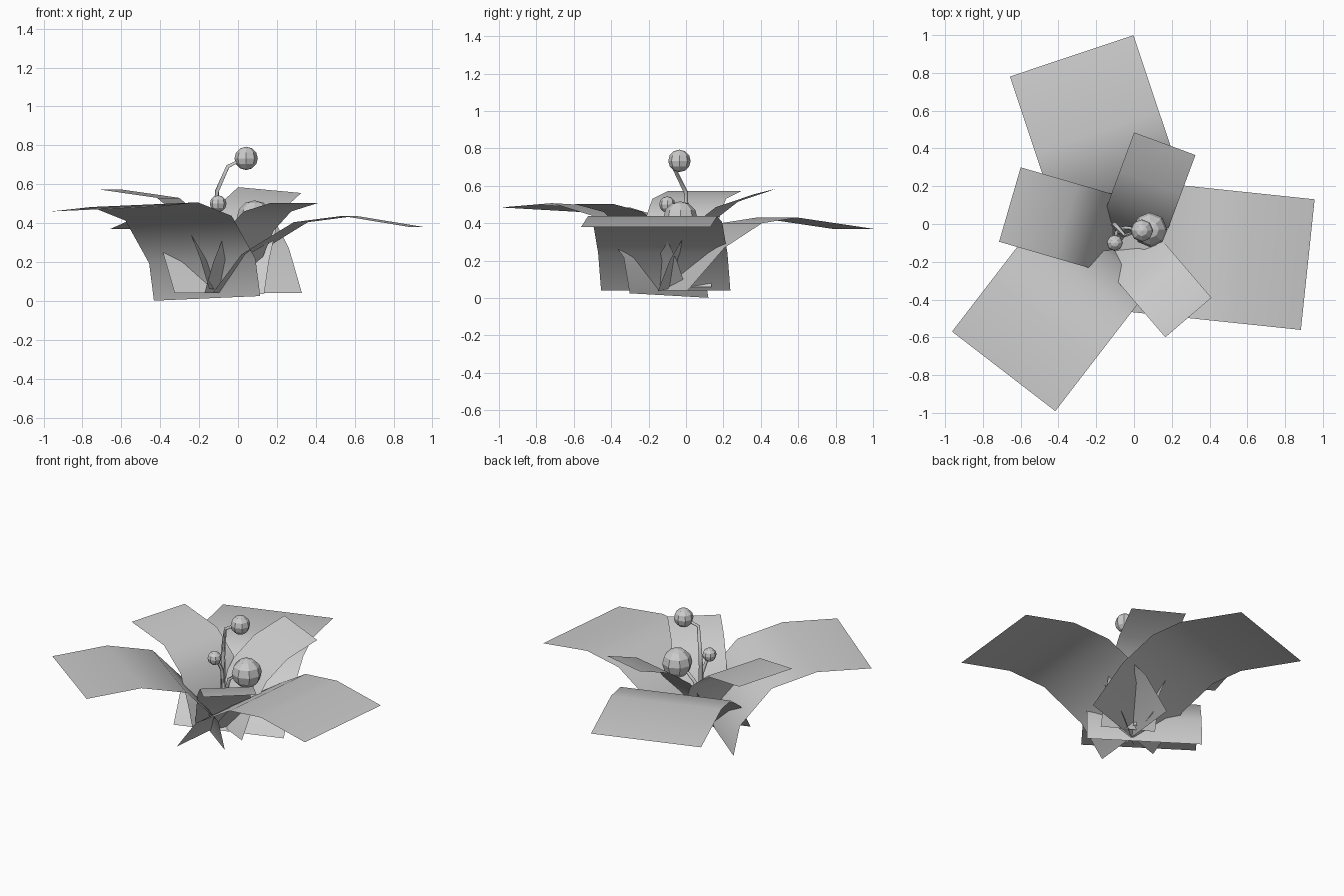
import bpy, bmesh, math
from mathutils import Vector

if "Cube" in bpy.data.objects:
    bpy.data.objects.remove(bpy.data.objects["Cube"])


def finish(bm, name, smooth):
    me = bpy.data.meshes.new(name)
    bm.to_mesh(me)
    bm.free()
    for p in me.polygons:
        p.use_smooth = smooth
    ob = bpy.data.objects.new(name, me)
    bpy.context.collection.objects.link(ob)
    return ob


def leaf(name, tip, angle, width, profile, tilt=0.0):
    """Bent sheet: profile is (distance from base, height); tip is the plan midpoint of its outer edge."""
    a = math.radians(angle)
    d = Vector((math.cos(a), math.sin(a), 0))
    side = Vector((-d.y, d.x, tilt / width)) * width / 2
    reach = profile[-1][0]
    bm = bmesh.new()
    rows = []
    for s, z in profile:
        c = Vector((tip[0], tip[1], z)) + d * (s - reach)
        rows.append((bm.verts.new(c - side), bm.verts.new(c + side)))
    for (p, q), (r, t) in zip(rows, rows[1:]):
        bm.faces.new((p, r, t, q))
    return finish(bm, name, True)


def berry(name, centre, radius):
    bm = bmesh.new()
    bmesh.ops.create_uvsphere(bm, u_segments=8, v_segments=6, radius=radius)
    bmesh.ops.translate(bm, verts=bm.verts, vec=centre)
    return finish(bm, name, False)


def stem(name, pts, r0=0.018, r1=0.01, sides=3):
    pts = [Vector(p) for p in pts]
    bm = bmesh.new()
    rings = []
    for i, p in enumerate(pts):
        t = (pts[min(i + 1, len(pts) - 1)] - pts[max(i - 1, 0)]).normalized()
        u = t.cross(Vector((0, 1, 0))).normalized()
        v = t.cross(u)
        r = r0 + (r1 - r0) * i / (len(pts) - 1)
        rings.append([bm.verts.new(p + (u * math.cos(k * math.tau / sides)
                      + v * math.sin(k * math.tau / sides)) * r) for k in range(sides)])
    for a, b in zip(rings, rings[1:]):
        for k in range(sides):
            n = (k + 1) % sides
            bm.faces.new((a[k], a[n], b[n], b[k]))
    bmesh.ops.recalc_face_normals(bm, faces=bm.faces)
    return finish(bm, name, True)


# large outer leaves
leaf("large_leaf_right", (0.92, -0.215), -6, 0.695,
     [(0, .04), (.15, .24), (.42, .405), (.67, .437), (1.02, .38)])
leaf("large_leaf_back", (-0.33, 0.89), 108.5, 0.69,
     [(0, .04), (.21, .27), (.42, .40), (.62, .43), (1.045, .37)])
leaf("large_leaf_front", (-0.69, -0.78), 232.4, 0.69,
     [(0, .013), (.04, .205), (.24, .425), (.525, .495), (.87, .472)], 0.024)

# small inner leaves
leaf("small_leaf_back", (0.163, 0.425), 69.7, 0.346,
     [(0, .05), (.07, .22), (.18, .39), (.33, .50), (.55, .57)], 0.03)
leaf("small_leaf_left", (-0.657, 0.103), 163.8, 0.41,
     [(0, .06), (.05, .22), (.12, .40), (.28, .53), (.59, .573)])
leaf("small_leaf_front", (0.288, -0.495), -49.4, 0.322,
     [(0, .04), (.07, .2), (.17, .36), (.31, .46), (.52, .503)])

# berries on curved stems
base = (-.06, -.06, .07)
berry("berry_tall", (.042, -.035, .733), .06)
berry("berry_small", (-.102, -.1, .5), .043)
berry("berry_large", (.085, -.03, .425), .092)
stem("stem_tall", [base, (-.09, -.03, .28), (-.11, 0, .47), (-.105, 0, .565), (-.05, -.06, .69), (.02, -.035, .725)])
stem("stem_small", [base, (-.075, -.04, .25), (-.09, -.04, .4), (-.1, -.09, .49)])
stem("stem_large", [base, (-.08, -.03, .22), (-.05, -.02, .34), (.03, -.03, .40)])
